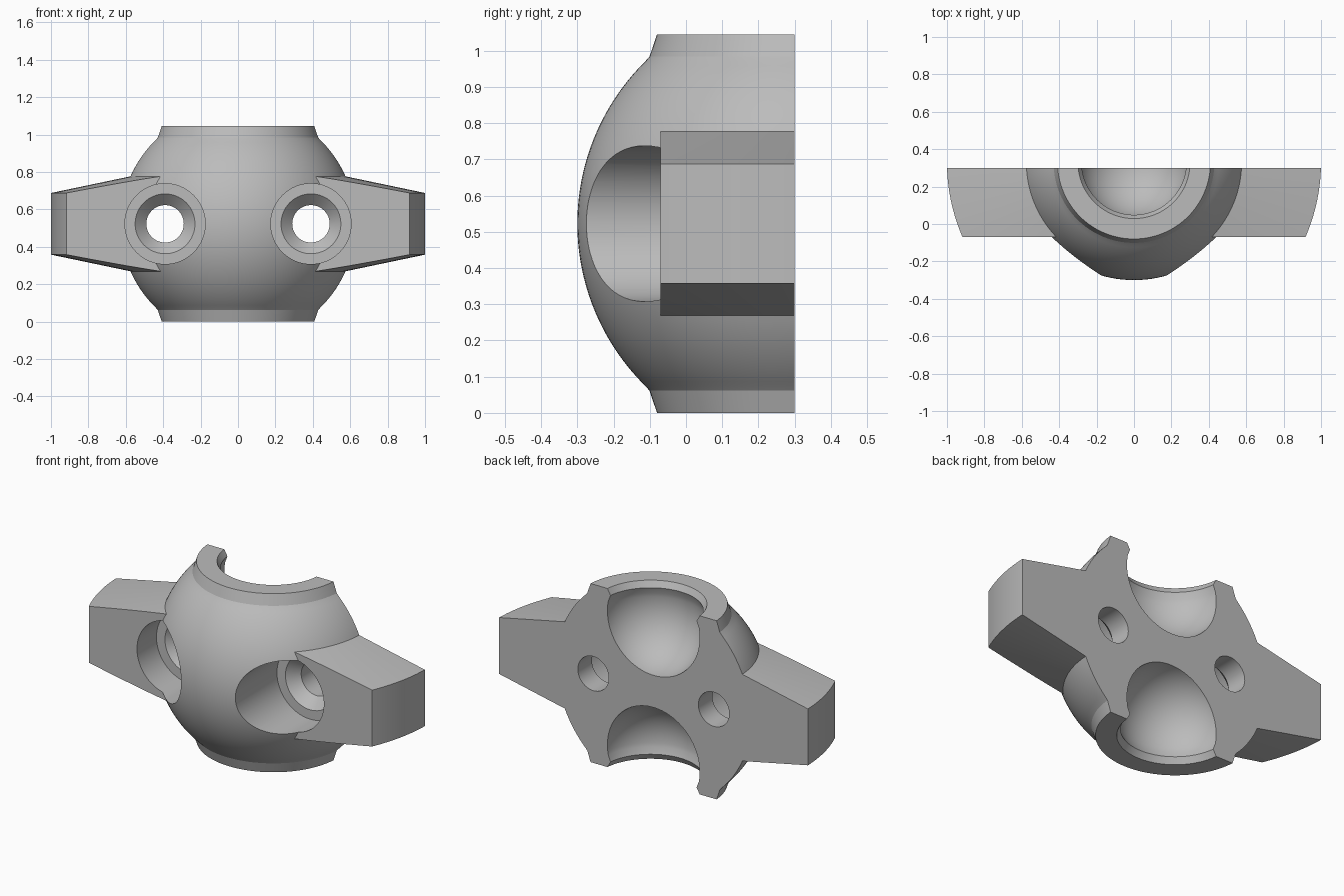
import bpy, bmesh
from math import sin, cos, pi, radians, asin, acos
from mathutils import Matrix

cube = bpy.data.objects.get("Cube")
if cube:
    bpy.data.objects.remove(cube)

grey = bpy.data.materials.new("plain grey")
grey.use_nodes = True
COLOUR = (0.5, 0.5, 0.5, 1)
grey.diffuse_color = COLOUR
grey.node_tree.nodes["Principled BSDF"].inputs["Base Color"].default_value = COLOUR

AXIS_Y = 0.329     # axis of the turned body, just behind the flat back
MID = 0.5225       # mid height
R = 0.629          # ball radius


def add_object(name, bm):
    bmesh.ops.recalc_face_normals(bm, faces=bm.faces)
    mesh = bpy.data.meshes.new(name)
    bm.to_mesh(mesh)
    bm.free()
    mesh.materials.append(grey)
    obj = bpy.data.objects.new(name, mesh)
    bpy.context.collection.objects.link(obj)
    return obj


def revolve(name, profile, steps, matrix):
    """Turn a closed (radius, height) profile about z, then place it."""
    bm = bmesh.new()
    verts = [bm.verts.new((r, 0, h)) for r, h in profile]
    edges = [bm.edges.new((a, b)) for a, b in zip(verts, verts[1:] + verts[:1])]
    bmesh.ops.spin(bm, geom=verts + edges, cent=(0, 0, 0), axis=(0, 0, 1),
                   angle=2 * pi, steps=steps)
    bmesh.ops.remove_doubles(bm, verts=bm.verts, dist=1e-5)
    bmesh.ops.dissolve_degenerate(bm, edges=bm.edges, dist=1e-6)
    loose = [e for e in bm.edges if not e.link_faces]
    bmesh.ops.delete(bm, geom=loose, context="EDGES")
    bm.transform(matrix)
    return add_object(name, bm)


def block(name, y_min, y_max):
    bm = bmesh.new()
    bmesh.ops.create_cube(bm, size=1)
    bm.transform(Matrix.Translation((0, (y_min + y_max) / 2, MID))
                 @ Matrix.Diagonal((4, y_max - y_min, 4, 1)))
    return add_object(name, bm)


def combine(obj, other, operation):
    """Apply a boolean and discard the second solid."""
    mod = obj.modifiers.new("combine", "BOOLEAN")
    mod.operation, mod.object, mod.solver = operation, other, "EXACT"
    bpy.context.view_layer.objects.active = obj
    bpy.ops.object.modifier_apply(modifier=mod.name)
    bpy.data.objects.remove(other)


# Upper half of the body profile: bowl, lip, collar, ball
CUP_R, CUP_H = 0.30, 0.3925
cup_end = radians(101)
upper = [(CUP_R * sin(cup_end * i / 24), CUP_H - CUP_R * cos(cup_end * i / 24))
         for i in range(25)]
upper += [(0.28, 0.487), (0.30, MID), (0.409, MID), (0.43, 0.461)]
ball_start = asin(0.461 / R)
upper += [(R * cos(ball_start * (1 - i / 28)), R * sin(ball_start * (1 - i / 28)))
          for i in range(1, 29)]
lower = [(r, -h) for r, h in reversed(upper[:-1])]
place = Matrix.Translation((0, AXIS_Y, MID))
body = revolve("ball_bracket", upper + lower, 128, place)

# Side arms: a tapering turned ring, trimmed flat at the front
arms = revolve("side_arms", [(0.45, 0.28), (1, 0.165), (1, -0.165), (0.45, -0.28)],
               128, place)
combine(arms, block("front_trim", -2, -0.07), "DIFFERENCE")
combine(body, arms, "UNION")

# Stepped screw holes, bored from the front
bore = [(0, -0.6), (0.215, -0.6), (0.215, 0.11), (0.16, 0.11),
        (0.10, 0.17), (0.10, 0.6), (0, 0.6)]
for side in (-1, 1):
    turn = Matrix.Translation((side * 0.39, 0, MID)) @ Matrix.Rotation(-pi / 2, 4, "X")
    combine(body, revolve("screw_bore", bore, 64, turn), "DIFFERENCE")

# Flat back
combine(body, block("back_trim", 0.30, 3), "DIFFERENCE")

bpy.ops.object.select_all(action="DESELECT")
body.select_set(True)
bpy.context.view_layer.objects.active = body
bpy.ops.object.shade_smooth_by_angle(angle=radians(20))
